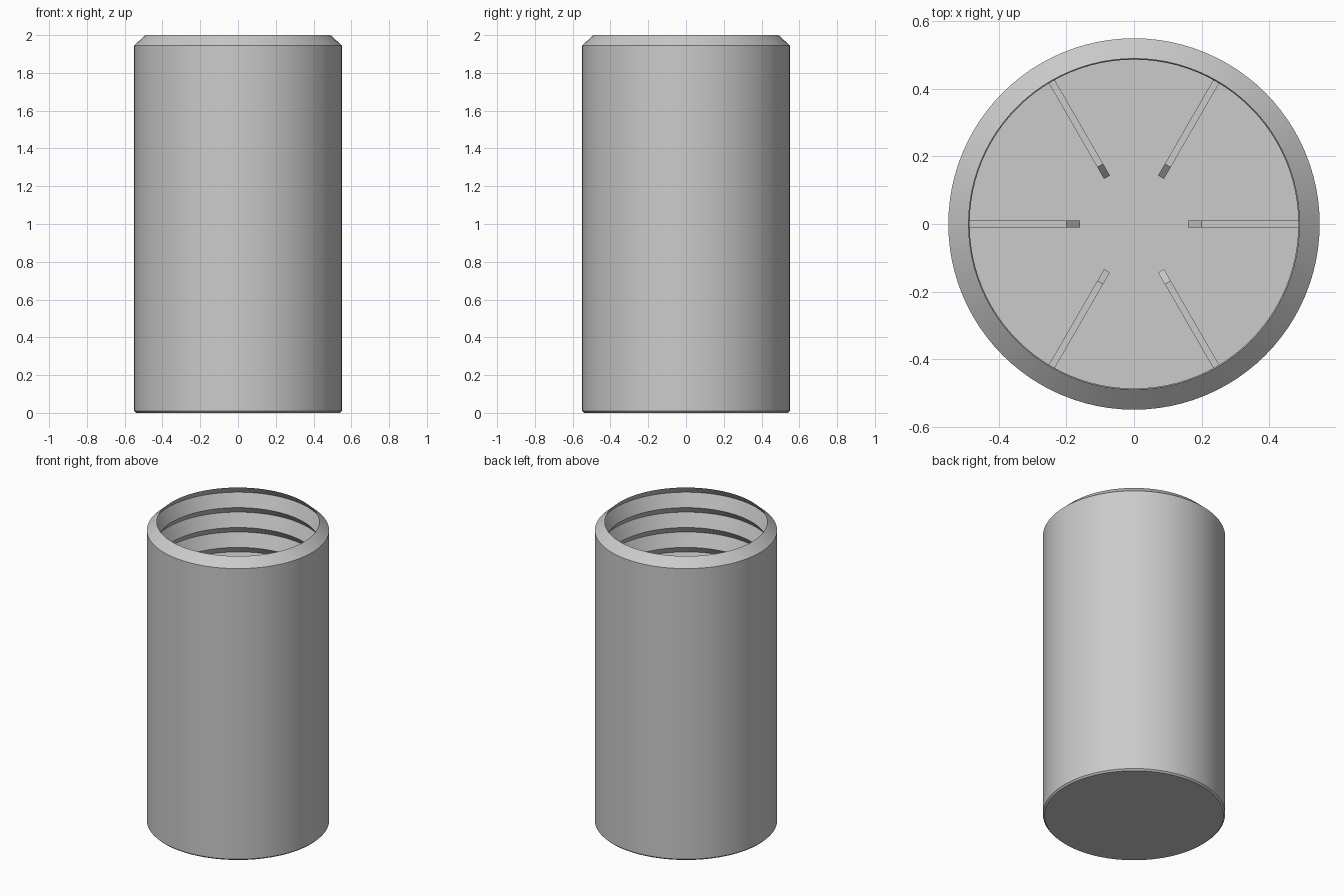
import bpy, bmesh, math
from mathutils import Matrix

cube = bpy.data.objects.get("Cube")
if cube:
    bpy.data.objects.remove(cube, do_unlink=True)

grey = bpy.data.materials.new("plain grey")
grey.use_nodes = True
color = (0.6, 0.6, 0.6, 1)
grey.diffuse_color = color
grey.node_tree.nodes["Principled BSDF"].inputs["Base Color"].default_value = color

FLOOR = 0.06      # inside floor height
RIB_TOP = 0.5     # top of the inside ribs
BORE = 0.487      # inner radius
PITCH = 0.1325    # spacing of the grooves
GROOVES = 11


def finish(name, bm, smooth=False):
    bmesh.ops.recalc_face_normals(bm, faces=bm.faces)
    mesh = bpy.data.meshes.new(name)
    bm.to_mesh(mesh)
    bm.free()
    mesh.materials.append(grey)
    obj = bpy.data.objects.new(name, mesh)
    bpy.context.collection.objects.link(obj)
    if smooth:
        bpy.ops.object.select_all(action="DESELECT")
        obj.select_set(True)
        bpy.context.view_layer.objects.active = obj
        bpy.ops.object.shade_smooth_by_angle(angle=math.radians(15))
    return obj


# Cup: bevelled outside, sawtooth grooves inside, closed floor
profile = [(0, 0), (0.54, 0), (0.55, 0.01), (0.55, 1.945), (0.49, 2)]
for i in range(GROOVES):
    z = 2 - i * PITCH
    profile += [(0.52, z - 0.045), (BORE, z - PITCH)]
profile += [(BORE, FLOOR), (0, FLOOR)]

bm = bmesh.new()
verts = [bm.verts.new((r, 0, z)) for r, z in profile]
edges = [bm.edges.new(pair) for pair in zip(verts, verts[1:])]
bmesh.ops.spin(bm, geom=verts + edges, cent=(0, 0, 0), axis=(0, 0, 1),
               angle=math.tau, steps=96, use_merge=True)
bmesh.ops.remove_doubles(bm, verts=bm.verts, dist=0.0001)
finish("threaded_cup", bm, smooth=True)

# Six radial ribs on the floor with sloped inner ends
rib = [(0.16, FLOOR - 0.01), (0.5, FLOOR - 0.01), (0.5, RIB_TOP),
       (0.2, RIB_TOP), (0.16, RIB_TOP - 0.04)]
for i in range(6):
    bm = bmesh.new()
    face = bm.faces.new([bm.verts.new((x, -0.01, z)) for x, z in rib])
    side = bmesh.ops.extrude_face_region(bm, geom=[face])["geom"]
    moved = [g for g in side if isinstance(g, bmesh.types.BMVert)]
    bmesh.ops.translate(bm, verts=moved, vec=(0, 0.02, 0))
    bm.transform(Matrix.Rotation(i * math.tau / 6, 4, "Z"))
    finish(f"inner_rib_{i + 1}", bm)
